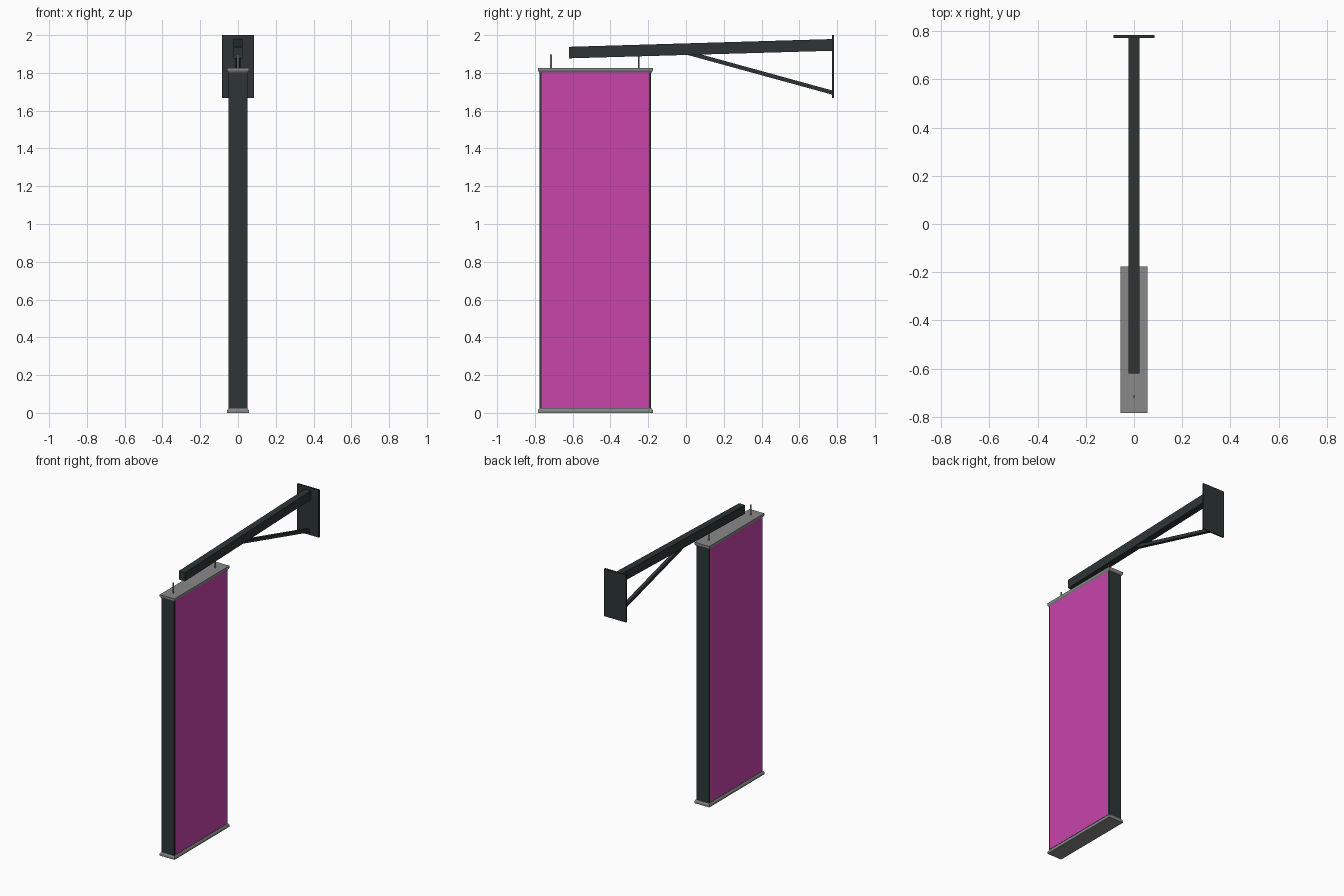
import bpy
import bmesh
from math import pi

cube = bpy.data.objects.get("Cube")
if cube:
    bpy.data.objects.remove(cube, do_unlink=True)


def material(name, rgb):
    mat = bpy.data.materials.new(name)
    mat.use_nodes = True
    mat.diffuse_color = (*rgb, 1)
    node = next(n for n in mat.node_tree.nodes if n.type == 'BSDF_PRINCIPLED')
    node.inputs["Base Color"].default_value = (*rgb, 1)
    return mat


DARK = material("dark slate metal", (0.027, 0.036, 0.036))
GREY = material("grey metal", (0.25, 0.25, 0.25))
PINK = material("magenta banner", (0.58, 0.058, 0.41))


def finish(name, bm, mat):
    bmesh.ops.recalc_face_normals(bm, faces=bm.faces)
    mesh = bpy.data.meshes.new(name)
    bm.to_mesh(mesh)
    bm.free()
    mesh.materials.append(mat)
    obj = bpy.data.objects.new(name, mesh)
    bpy.context.collection.objects.link(obj)
    return obj


def extrude_x(name, profile, half, mat):
    """Solid from a (y, z) outline, centred on x = 0."""
    bm = bmesh.new()
    face = bm.faces.new([bm.verts.new((-half, y, z)) for y, z in profile])
    out = bmesh.ops.extrude_face_region(bm, geom=[face])["geom"]
    moved = [v for v in out if isinstance(v, bmesh.types.BMVert)]
    bmesh.ops.translate(bm, verts=moved, vec=(2 * half, 0, 0))
    return finish(name, bm, mat)


def box(name, half, y0, y1, z0, z1, mat, x=0):
    obj = extrude_x(name, [(y0, z0), (y1, z0), (y1, z1), (y0, z1)], half, mat)
    obj.location.x = x
    return obj


# Sign case with a thin banner plate on each side
MID = -0.48
box("sign_case", 0.049, MID - 0.295, MID + 0.295, 0.012, 1.814, DARK)
for side, x in (("left", 0.049), ("right", -0.049)):
    box(side + "_banner", 0.002, MID - 0.285, MID + 0.285, 0.027, 1.804, PINK, x)


# Caps: slabs whose inner edge is chamfered towards the case
def cap(name, z_outer, z_inner):
    z_mid = z_outer + (z_inner - z_outer) * 0.6
    bm = bmesh.new()
    rings = []
    for z, inset in ((z_outer, 0), (z_mid, 0), (z_inner, 0.006)):
        hx, hy = 0.057 - inset, 0.304 - inset
        rings.append([bm.verts.new((sx * hx, MID + sy * hy, z))
                      for sx, sy in ((-1, -1), (1, -1), (1, 1), (-1, 1))])
    for a, b in zip(rings, rings[1:]):
        for i in range(4):
            j = (i + 1) % 4
            bm.faces.new((a[i], a[j], b[j], b[i]))
    bm.faces.new(rings[0])
    bm.faces.new(rings[-1])
    finish(name, bm, GREY)


cap("bottom_cap", 0, 0.024)
cap("top_cap", 1.826, 1.802)

# Hanging rods
for name, y in (("front_rod", -0.715), ("back_rod", -0.25)):
    bm = bmesh.new()
    bmesh.ops.create_cone(bm, cap_ends=True, segments=12,
                          radius1=0.005, radius2=0.005, depth=0.085)
    rod = finish(name, bm, GREY)
    rod.location = (0, y, 1.855)

# Wall bracket: sloping arm, diagonal brace and mounting plate
extrude_x("arm", [(-0.62, 1.877), (0.774, 1.917), (0.774, 1.979), (-0.62, 1.938)],
          0.023, DARK)
extrude_x("brace", [(-0.01, 1.9), (0.774, 1.685), (0.774, 1.707), (0.06, 1.903)],
          0.012, DARK)
box("wall_plate", 0.084, 0.772, 0.784, 1.668, 2.0, DARK)
